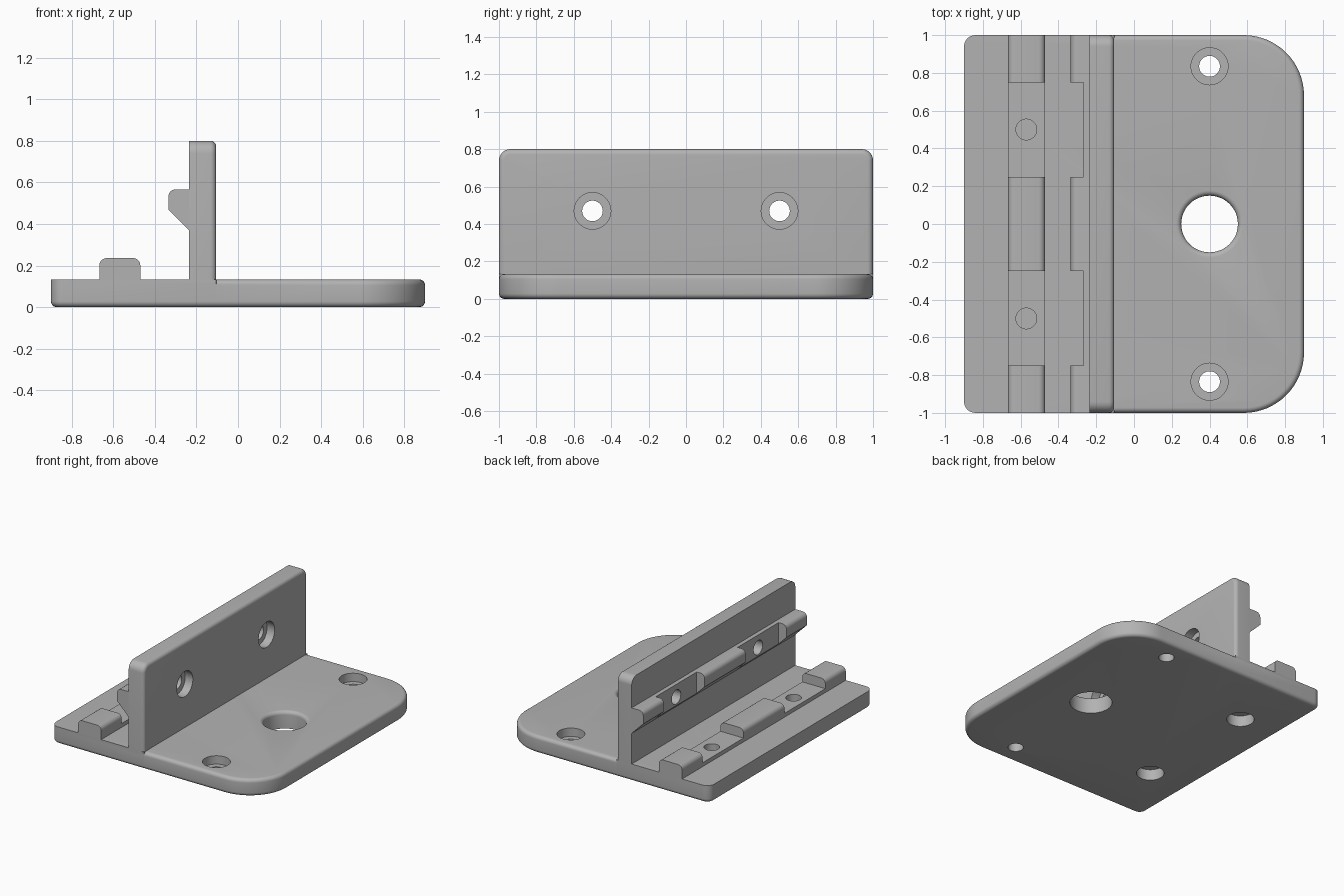
import bpy
import bmesh
from math import sin, cos, pi

if "Cube" in bpy.data.objects:
    bpy.data.objects.remove(bpy.data.objects["Cube"], do_unlink=True)

grey = bpy.data.materials.new("plain grey")
grey.use_nodes = True
GREY = (0.45, 0.45, 0.45, 1)
grey.diffuse_color = GREY
grey.node_tree.nodes["Principled BSDF"].inputs["Base Color"].default_value = GREY

TOP = 0.133            # top of the base plate
WALL_BACK, WALL_FRONT = -0.235, -0.105
FILLET = 0.028
HOLE, BORE = 0.055, 0.098
STEPS = 6


def loft(name, stacks):
    """Skin closed rings of points; each stack becomes one capped solid."""
    bm = bmesh.new()
    for rings in stacks:
        rows = [[bm.verts.new(p) for p in ring] for ring in rings]
        n = len(rows[0])
        for a, b in zip(rows, rows[1:]):
            for i in range(n):
                j = (i + 1) % n
                bm.faces.new((a[i], a[j], b[j], b[i]))
        bm.faces.new(rows[0][::-1])
        bm.faces.new(rows[-1])
    bmesh.ops.remove_doubles(bm, verts=bm.verts, dist=1e-5)
    bmesh.ops.recalc_face_normals(bm, faces=bm.faces)
    mesh = bpy.data.meshes.new(name)
    bm.to_mesh(mesh)
    bm.free()
    mesh.materials.append(grey)
    ob = bpy.data.objects.new(name, mesh)
    bpy.context.collection.objects.link(ob)
    return ob


def arc(cx, cy, r, start, steps=STEPS):
    """Quarter arc, counter-clockwise from start (in quarter turns)."""
    return [(cx + r * cos((start + k / steps) * pi / 2),
             cy + r * sin((start + k / steps) * pi / 2)) for k in range(steps + 1)]


def outline(u0, u1, v0, v1, radii, d, split=None):
    """Rounded rectangle inset by d; radii run from low-left, counter-clockwise."""
    u0, u1, v0, v1 = u0 + d, u1 - d, v0 + d, v1 - d
    a, b, c, e = [max(r - d, 0) for r in radii]
    extra = [split, split + 0.001] if split is not None else []
    return (arc(u0 + a, v0 + a, a, 2) + [(u, v0) for u in extra]
            + arc(u1 - b, v0 + b, b, 3, 16) + arc(u1 - c, v1 - c, c, 0, 16)
            + [(u, v1) for u in extra[::-1]] + arc(u0 + e, v1 - e, e, 1))


def round_levels(top):
    """(inset, height) pairs for a filleted upper edge."""
    return [(FILLET * (1 - cos(k / STEPS * pi / 2)),
             top - FILLET * (1 - sin(k / STEPS * pi / 2))) for k in range(STEPS + 1)]


def lathe(name, profile, place):
    """Round cutter from (radius, height) pairs."""
    rings = [[place(r * cos(t * pi / 24), r * sin(t * pi / 24), h) for t in range(48)]
             for r, h in profile]
    return loft(name, [rings])


def cut(ob, cutters):
    bpy.context.view_layer.objects.active = ob
    for c in cutters:
        c.hide_render = True
        mod = ob.modifiers.new("hole", 'BOOLEAN')
        mod.operation, mod.solver, mod.object = 'DIFFERENCE', 'EXACT', c
        bpy.ops.object.modifier_apply(modifier=mod.name)


def prism(name, profile, spans):
    return loft(name, [[[(x, y, z) for x, z in profile] for y in span] for span in spans])


# Base plate: lower edge rounded all round, upper edge only in front of the wall
def base_ring(d, z, partial):
    def shape(inset):
        return outline(-0.9, 0.9, -1, 1, (0.06, 0.32, 0.32, 0.06), inset, WALL_FRONT)
    pts = shape(d)
    if partial:
        pts = [p if p[0] > WALL_FRONT + 0.0005 else q for p, q in zip(pts, shape(0))]
    return [(x, y, z) for x, y in pts]


rings = [base_ring(d, TOP - z, False) for d, z in reversed(round_levels(TOP))]
rings += [base_ring(d, z, True) for d, z in round_levels(TOP)]
base = loft("base_plate", [rings])

# Upright wall: rounded top corners and a filleted front rim
wall = loft("upright_wall", [[
    [(h, y, z) for y, z in outline(-1, 1, TOP - FILLET, 0.8, (0, 0, 0.06, 0.06), d)]
    for d, h in [(0, WALL_BACK)] + round_levels(WALL_FRONT)]])

# Rails: three full-depth lugs joined by two shallow strips
lug_spans = [(-1, -0.75), (-0.25, 0.25), (0.75, 1)]
strip_spans = [(-0.75, -0.25), (0.25, 0.75)]
R = 0.035
floor_left, floor_right, floor_top = -0.667, -0.47, 0.236
floor_lugs = prism("floor_rail_lugs",
                   [(floor_left, TOP), (floor_right, TOP)]
                   + arc(floor_right - R, floor_top - R, R, 0)
                   + arc(floor_left + R, floor_top - R, R, 1), lug_spans)
floor_strips = prism("floor_rail_strips",
                     [(floor_left, TOP), (floor_right, TOP),
                      (floor_right, TOP + 0.03), (floor_left, TOP + 0.03)], strip_spans)

out, shallow, rail_top = -0.335, -0.267, 0.567
wall_lugs = prism("wall_rail_lugs",
                  [(WALL_BACK, 0.37), (WALL_BACK, rail_top)]
                  + arc(out + R, rail_top - R, R, 1) + [(out, 0.47)], lug_spans)
wall_strips = prism("wall_rail_strips",
                    [(WALL_BACK, 0.37), (WALL_BACK, rail_top),
                     (shallow, rail_top), (shallow, 0.402)], strip_spans)

# Holes
cutters = []
base_cuts, wall_cuts, pin_cuts = [], [], []
for s in (-1, 1):
    # counterbored screw holes in the base
    base_cuts.append(lathe("screw_cutter",
                           [(HOLE, -0.1), (HOLE, TOP - 0.065), (BORE, TOP - 0.065), (BORE, 0.3)],
                           lambda u, v, h: (0.4 + u, s * 0.835 + v, h)))
    # counterbored screw holes through the wall
    wall_cuts.append(lathe("wall_cutter",
                           [(HOLE, -0.5), (HOLE, WALL_FRONT - 0.065),
                            (BORE, WALL_FRONT - 0.065), (BORE, 0.1)],
                           lambda u, v, h: (h, s * 0.5 + u, 0.47 + v)))
    # blind pin holes above, wider blind pockets below
    pin_cuts.append(lathe("pin_cutter", [(HOLE, 0.095), (HOLE, 0.3)],
                          lambda u, v, h: (-0.57 + u, s * 0.5 + v, h)))
    base_cuts.append(lathe("pocket_cutter", [(BORE, -0.1), (BORE, 0.085)],
                           lambda u, v, h: (-0.57 + u, s * 0.5 + v, h)))

# Large centre hole with a rounded upper rim
rim = [(0.15 + d, z) for d, z in round_levels(TOP)]
base_cuts.append(lathe("centre_cutter", [(0.15, -0.1)] + rim + [(0.15 + FILLET, 0.3)],
                       lambda u, v, h: (0.4 + u, v, h)))

cut(base, base_cuts + pin_cuts)
cut(floor_strips, pin_cuts)
cut(wall, wall_cuts)
cut(wall_strips, wall_cuts)
for c in base_cuts + wall_cuts + pin_cuts:
    bpy.data.objects.remove(c, do_unlink=True)

# Smooth the fillets and keep the crisp edges
bpy.ops.object.select_all(action='DESELECT')
for ob in (base, wall, floor_lugs, floor_strips, wall_lugs, wall_strips):
    ob.select_set(True)
    bpy.context.view_layer.objects.active = ob
bpy.ops.object.shade_smooth_by_angle(angle=pi / 6)
